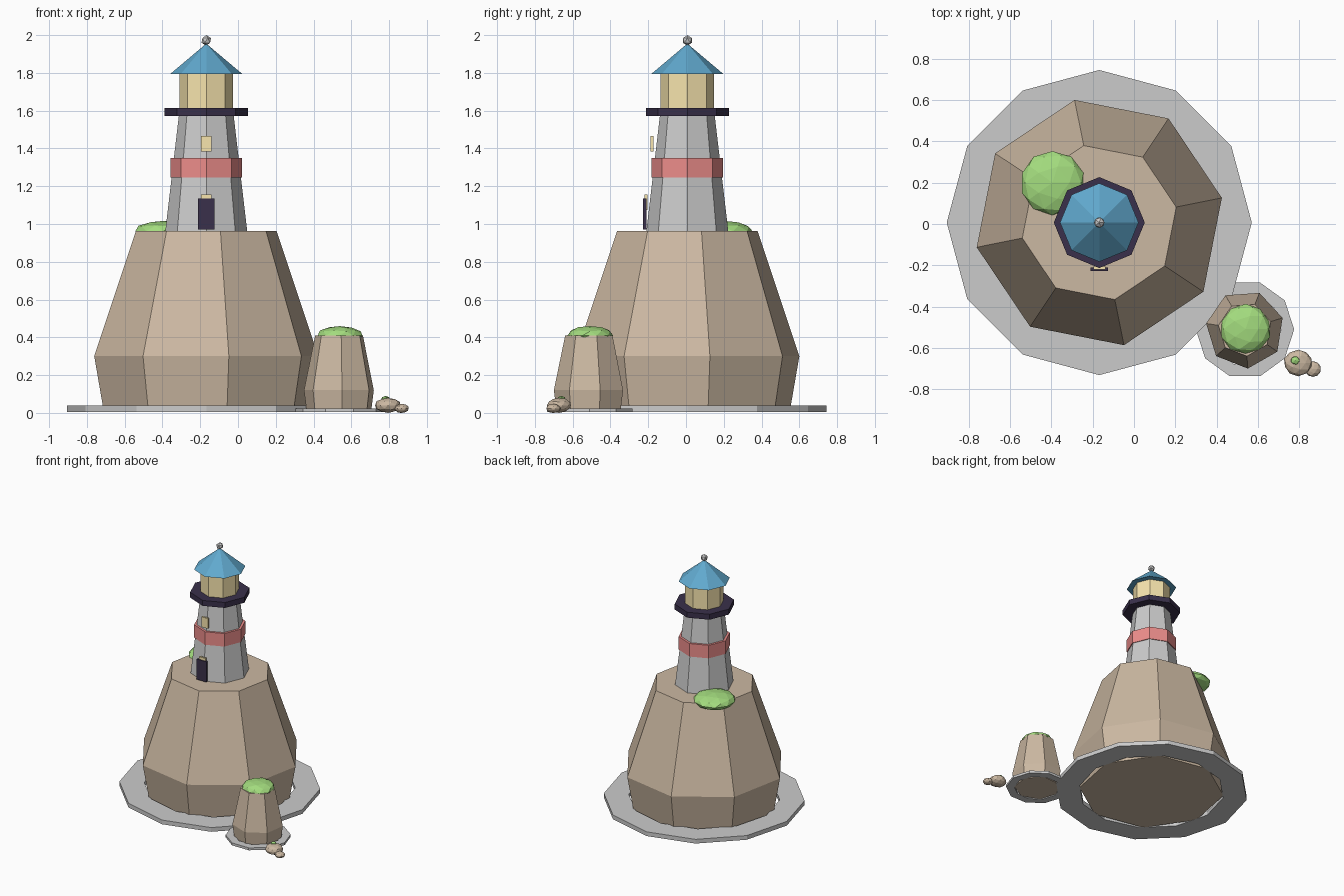
import bpy, bmesh, math, random

if "Cube" in bpy.data.objects:
    bpy.data.objects.remove(bpy.data.objects["Cube"])

random.seed(4)


def material(name, rgb):
    m = bpy.data.materials.new(name)
    m.diffuse_color = (*rgb, 1)
    m.use_nodes = True
    m.node_tree.nodes["Principled BSDF"].inputs["Base Color"].default_value = m.diffuse_color
    return m


ROCK = material("rock", (0.60, 0.48, 0.36))
GRASS = material("grass", (0.37, 0.72, 0.21))
RED = material("red", (0.85, 0.27, 0.26))
DARK = material("dark", (0.042, 0.03, 0.069))
LIGHT = material("warm_light", (0.93, 0.78, 0.42))
BLUE = material("blue", (0.12, 0.40, 0.62))


def finish(name, bm, mat):
    bmesh.ops.recalc_face_normals(bm, faces=bm.faces)
    me = bpy.data.meshes.new(name)
    bm.to_mesh(me)
    bm.free()
    if mat:
        me.materials.append(mat)
    ob = bpy.data.objects.new(name, me)
    bpy.context.collection.objects.link(ob)
    return ob


def lathe(name, centre, profile, sides, mat=None, turn=0.0, closed=False):
    """Faceted solid from (radius, z) pairs; closed makes a hollow ring."""
    bm = bmesh.new()
    rows = []
    for r, z in profile:
        if r == 0:
            v = bm.verts.new((centre[0], centre[1], z))
            rows.append([v] * sides)
            continue
        angles = [math.radians(turn) + math.tau * i / sides for i in range(sides)]
        rows.append([bm.verts.new((centre[0] + r * math.cos(a),
                                   centre[1] + r * math.sin(a), z)) for a in angles])
    pairs = list(zip(rows, rows[1:] + rows[:1])) if closed else list(zip(rows, rows[1:]))
    for lo, hi in pairs:
        for i in range(sides):
            j = (i + 1) % sides
            bm.faces.new(list(dict.fromkeys((lo[i], lo[j], hi[j], hi[i]))))
    if not closed:
        for row in (rows[0], rows[-1]):
            if row[0] is not row[1]:
                bm.faces.new(row)
    return finish(name, bm, mat)


def blob(name, loc, size, mat=None, detail=2, jitter=0.0):
    """Flat-shaded icosphere with half-sizes given per axis."""
    bm = bmesh.new()
    bmesh.ops.create_icosphere(bm, subdivisions=detail, radius=1)
    for v in bm.verts:
        v.co *= 1 + random.uniform(-jitter, jitter)
        v.co = [c * s + p for c, s, p in zip(v.co, size, loc)]
    return finish(name, bm, mat)


def box(name, loc, size, mat):
    bm = bmesh.new()
    bmesh.ops.create_cube(bm, size=1)
    for v in bm.verts:
        v.co = [c * s + p for c, s, p in zip(v.co, size, loc)]
    return finish(name, bm, mat)


def ring(name, centre, outer, inner, z0, z1, sides):
    lathe(name, centre, [(inner, z0), (outer, z0), (outer, z1), (inner, z1)], sides, closed=True)


C = (-0.168, 0.007)
S = (0.537, -0.51)

# Main island and its shore ring
lathe("main_rock", C, [(0.553, 0.005), (0.605, 0.30), (0.38, 0.962)], 8, ROCK, 11.4)
ring("main_shore_ring", C, 0.738, 0.555, 0.004, 0.038, 12)
blob("main_grass", (-0.395, 0.20, 0.962), (0.155, 0.155, 0.055), GRASS, jitter=0.02)

# Small outlying rock
lathe("small_rock", S, [(0.175, 0.005), (0.19, 0.12), (0.13, 0.41)], 7, ROCK, 17)
ring("small_shore_ring", S, 0.238, 0.175, 0.004, 0.024, 10)
blob("small_grass", (0.54, -0.508, 0.41), (0.122, 0.122, 0.05), GRASS, jitter=0.03)

# Pebbles
blob("large_pebble", (0.795, -0.672, 0.04), (0.07, 0.064, 0.04), ROCK, jitter=0.04)
blob("little_pebble", (0.866, -0.702, 0.024), (0.038, 0.038, 0.024), ROCK, jitter=0.04)
blob("pebble_grass", (0.78, -0.66, 0.077), (0.024, 0.022, 0.013), GRASS, detail=1)

# Tower stack, each with a corner facing the front
lathe("tower", C, [(0.217, 0.96), (0.145, 1.575)], 8)
lathe("red_band", C, [(0.19, 1.245), (0.19, 1.35)], 8, RED)
lathe("balcony", C, [(0.22, 1.571), (0.22, 1.615)], 8, DARK)
lathe("lamp_room", C, [(0.142, 1.61), (0.142, 1.8)], 8, LIGHT)
lathe("roof", C, [(0.19, 1.795), (0, 1.955)], 8, BLUE)
blob("roof_ball", (*C, 1.972), (0.028, 0.028, 0.028), detail=1)

# Door and windows
box("door", (C[0], -0.218, 1.053), (0.086, 0.017, 0.165), DARK)
for name, y, z in (("lower_window", -0.212, 1.115), ("upper_window", -0.18, 1.425)):
    box(name, (C[0], y, z), (0.058, 0.015, 0.082), LIGHT)
